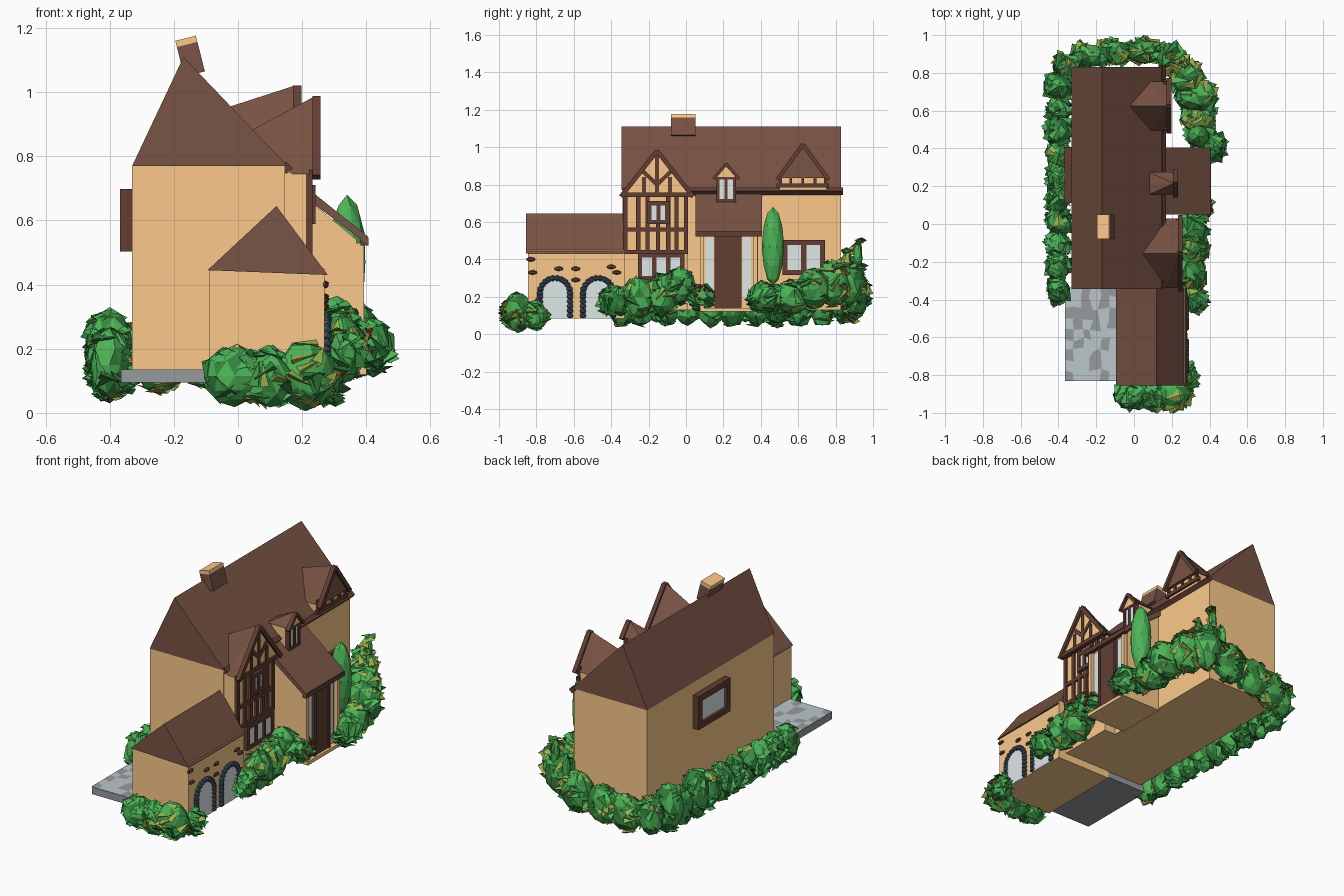
import bpy, bmesh, random
from math import pi, cos, sin
from mathutils import Vector, Matrix

if "Cube" in bpy.data.objects:
    bpy.data.objects.remove(bpy.data.objects["Cube"])

random.seed(4)

def mat(name, r, g, b):
    m = bpy.data.materials.new(name)
    m.diffuse_color = [(c / 255) ** 2.2 for c in (r, g, b)] + [1]
    m.use_nodes = True
    m.node_tree.nodes["Principled BSDF"].inputs["Base Color"].default_value = m.diffuse_color
    return m

TAN = mat("plaster", 252, 201, 138)
ROOF = mat("roof_brown", 120, 84, 70)
WOOD = mat("timber", 98, 64, 54)
GLASS = mat("glass", 222, 230, 231)
SLATE = mat("dark_stone", 68, 86, 102)
GREY = mat("paving_mid", 150, 153, 156)
PALE = mat("paving_pale", 186, 198, 202)
GREEN = mat("leaf", 78, 178, 88)
DARK = mat("leaf_dark", 54, 132, 64)
LIME = mat("leaf_lime", 152, 174, 78)
RED = mat("flower", 190, 50, 45)

def finish(name, bm, *mats):
    bmesh.ops.recalc_face_normals(bm, faces=bm.faces)
    me = bpy.data.meshes.new(name)
    bm.to_mesh(me)
    bm.free()
    for m in mats:
        me.materials.append(m)
    ob = bpy.data.objects.new(name, me)
    bpy.context.collection.objects.link(ob)
    return ob

def prism(name, pts, a, b, axis, m):
    """Extrude a profile: axis 'y' takes (x, z) points, axis 'x' takes (y, z) points."""
    bm = bmesh.new()
    put = (lambda p, t: (p[0], t, p[1])) if axis == "y" else (lambda p, t: (t, p[0], p[1]))
    f = bm.faces.new([bm.verts.new(put(p, a)) for p in pts])
    ext = bmesh.ops.extrude_face_region(bm, geom=[f])["geom"]
    d = Vector(put((0, 0), b - a))
    bmesh.ops.translate(bm, vec=d, verts=[v for v in ext if isinstance(v, bmesh.types.BMVert)])
    return finish(name, bm, m)

def box(name, lo, hi, m):
    (x0, y0, z0), (x1, y1, z1) = lo, hi
    return prism(name, [(x0, z0), (x1, z0), (x1, z1), (x0, z1)], y0, y1, "y", m)

def beam(name, p, q, x, w=0.022, d=0.02, m=WOOD):
    """Straight timber between two (y, z) points on the facade plane x."""
    p, q = Vector(p), Vector(q)
    u = (q - p).normalized() * w / 2
    n = Vector((-u.y, u.x))
    return prism(name, [p + n, q + n, q - n, p - n], x - d / 2, x + d / 2, "x", m)

def window(name, x, y0, y1, z0, z1, bars=1, w=0.022, d=0.03):
    box(name + "_pane", (x - .008, y0, z0), (x + .008, y1, z1), GLASS)
    for y in [y0 + (y1 - y0) * i / (bars + 1) for i in range(bars + 2)]:
        beam(name + "_upright", (y, z0), (y, z1), x, w, d)
    for z in (z0, z1):
        beam(name + "_rail", (y0 - w / 2, z), (y1 + w / 2, z), x, w, d)

# Main house
box("house_walls", (-.33, -.34, .13), (.145, .83, .77), TAN)
prism("main_roof", [(-.33, .77), (-.17, 1.11), (.155, .77)], -.345, .83, "y", ROOF)
prism("gutter", [(.13, .765), (.15, .785), (.17, .765), (.15, .745)], -.34, .84, "y", WOOD)

# Chimney, slightly tilted
for name, z0, z1, m in [("chimney", -.06, .035, ROOF), ("chimney_cap", .035, .055, TAN)]:
    c = box(name, (-.033, -.065, z0), (.033, .065, z1), m)
    c.matrix_world = Matrix.Translation((-.15, -.015, 1.115)) @ Matrix.Rotation(-.25, 4, 'Y')

# Window on the left wall
window("left_window", -.345, .13, .39, .52, .68, 0, .035, .045)

# Gabled dormers: the ridge falls back to a point on the main roof
def dormer(name, xb, xf, yc, half, z0, z1, w, face):
    bm = bmesh.new()
    zb = 1.10 - (xb + .17) * 1.046
    xe = min((1.10 - z0) / 1.046 - .17, xf - .01)
    for p in [(xf, yc - half, z0), (xf, yc + half, z0), (xf, yc, z1), (xb, yc, zb),
              (xe, yc - half, z0), (xe, yc + half, z0)]:
        bm.verts.new(p)
    bmesh.ops.convex_hull(bm, input=bm.verts)
    finish(name + "_roof", bm, ROOF)
    prism(name + "_gable", [(yc - half * .93, z0), (yc, z1 - .02), (yc + half * .93, z0)],
          xf - .012, xf + .008, "x", face)
    for s in (-1, 1):
        beam(name + "_barge", (yc + s * (half + .008), z0 - .01), (yc, z1 - .005), xf + .01, w, .026)

dormer("bay", .04, .235, -.155, .185, .745, .985, .024, TAN)
dormer("far_dormer", -.03, .175, .625, .13, .835, 1.02, .022, ROOF)
dormer("small_dormer", .075, .21, .215, .06, .84, .915, .016, TAN)
beam("bay_tie", (-.34, .745), (.03, .745), .238, .024, .03)

# Half-timbered bay
box("bay_walls", (.1, -.335, .13), (.22, .01, .75), TAN)
for y in (-.325, -.255, -.205, -.095, -.05, 0):
    beam("bay_post", (y, .44), (y, .75), .222)
for z in (.44, .56):
    beam("bay_rail", (-.335, z), (.01, z), .222)
beam("bay_mid_post", (-.15, .44), (-.15, .6), .222)
beam("bay_king_post", (-.155, .75), (-.155, .97), .238)
for s in (-1, 1):
    beam("bay_brace", (-.155, .80), (-.155 + s * .08, .875), .238)
    beam("bay_gable_post", (-.155 + s * .07, .75), (-.155 + s * .07, .84), .238)
window("bay_window", .226, -.195, -.1, .6, .7)
window("bay_lower_window", .226, -.245, -.02, .3, .42, 2)

# Far dormer wall with studs, small dormer wall and window
box("far_dormer_wall", (.1, .5, .77), (.165, .75, .84), TAN)
for y in (.505, .56, .625, .69, .745):
    beam("far_dormer_stud", (y, .79), (y, .86), .167, .014)
beam("far_dormer_sill", (.485, .795), (.765, .795), .167)
box("small_dormer_walls", (.1, .165, .69), (.20, .265, .842), TAN)
window("small_dormer_window", .203, .172, .258, .715, .835, 1, .016)

# Far window beside the porch
window("far_window", .15, .53, .73, .33, .49, 1, .028)

# Entrance porch
prism("porch_walls", [(.14, .13), (.37, .13), (.37, .54), (.14, .73)], .075, .385, "y", TAN)
prism("porch_roof", [(.13, .77), (.405, .55), (.405, .525), (.13, .73)], .05, .405, "y", ROOF)
beam("porch_fascia", (.05, .535), (.405, .535), .395, .025, .025)
box("front_door", (.36, .165, .14), (.385, .285, .53), WOOD)
for y in (.125, .325):
    box("side_light", (.36, y - .022, .2), (.376, y + .022, .52), GLASS)
for y in (.16, .29):
    beam("porch_post", (y, .14), (y, .53), .38, .016)
for y in (.085, .37):
    beam("porch_corner", (y, .14), (y, .53), .38, .022, .025, TAN)
box("porch_step", (.14, .075, .12), (.4, .385, .14), TAN)

# Garage wing
box("garage_walls", (-.09, -.845, .085), (.27, -.33, .45), TAN)
prism("garage_roof", [(-.095, .445), (.12, .645), (.28, .43)], -.855, -.335, "y", ROOF)

def stone(bm, p, s):
    bmesh.ops.create_icosphere(bm, subdivisions=1, radius=1, matrix=Matrix.LocRotScale(Vector(p), None, Vector(s)))

for yc in (-.70, -.47):
    arc = [(yc + .08 * cos(pi * i / 11), .22 + .08 * sin(pi * i / 11)) for i in range(12)]
    prism("garage_door", [(yc - .08, .085)] + arc[::-1] + [(yc + .08, .085)], .262, .278, "x", GLASS)
    bm = bmesh.new()
    for p in arc + [(yc + s * .08, z) for s in (-1, 1) for z in (.1, .125, .15, .175, .2)]:
        stone(bm, (.278, *p), (.016, .019, .017))
    finish("arch_stones", bm, SLATE)
bm = bmesh.new()
for y, z in [(-.83, .4), (-.82, .33), (-.68, .35), (-.59, .29), (-.59, .35), (-.4, .36), (-.37, .33)]:
    stone(bm, (.273, y, z), (.012, .026, .013))
finish("wall_stones", bm, WOOD)

# Patio with patchy paving
box("patio_slab", (-.365, -.83, .095), (-.09, -.335, .136), GREY)
bm = bmesh.new()
bmesh.ops.create_grid(bm, x_segments=6, y_segments=9, size=.5,
                      matrix=Matrix.Translation((-.2275, -.5825, .14)) @ Matrix.Diagonal((.275, .495, 1, 1)))
for v in bm.verts:
    if not v.is_boundary:
        v.co += Vector((random.uniform(-.012, .012), random.uniform(-.015, .015), 0))
for f in bm.faces:
    f.material_index = random.choice((0, 1, 1))
finish("patio_paving", bm, GREY, PALE)

# Bushes: jagged core covered in big folded leaf shards
def bush(name, c, r, lime=.1, leaves=26, spike=.08):
    bm = bmesh.new()
    c, r = Vector(c), Vector(r)
    bmesh.ops.create_icosphere(bm, subdivisions=2, radius=1)
    for v in bm.verts:
        v.co = c + v.co * r * random.uniform(.82, 1)
    for f in bm.faces:
        f.material_index = random.choice((0, 0, 1))
    for _ in range(leaves):
        d = Vector([random.gauss(0, 1) for _ in range(3)]).normalized()
        side = d.cross(Vector([random.gauss(0, 1) for _ in range(3)])).normalized()
        m = Matrix.LocRotScale(c + d * r * .86, (side + d * .2).to_track_quat('Z', 'Y'), Vector((1, .5, 1)))
        made = bmesh.ops.create_cone(bm, segments=4, radius1=spike * .4, radius2=0, depth=spike, matrix=m)
        k = 2 if random.random() < lime else random.choice((0, 0, 1))
        for f in {f for v in made["verts"] for f in v.link_faces}:
            f.material_index = k
    return finish(name, bm, GREEN, DARK, LIME)

for c, r, lime in [
    # before the garage end
    ((-.01, -.91, .115), (.1, .075, .1), .05), ((.1, -.91, .11), (.09, .075, .1), .3),
    ((.21, -.9, .12), (.1, .085, .115), .4), ((.28, -.81, .1), (.05, .07, .09), .1),
    # entrance side
    ((.33, -.39, .175), (.06, .08, .09), .05), ((.31, -.25, .2), (.08, .1, .12), .5),
    ((.31, -.13, .21), (.09, .09, .13), .4), ((.31, -.03, .26), (.08, .08, .11), .1),
    ((.35, .09, .2), (.06, .08, .08), .05), ((.42, .41, .2), (.065, .08, .09), .05),
    ((.35, .48, .19), (.08, .07, .08), .05), ((.34, .57, .2), (.11, .1, .1), .8),
    ((.33, .68, .24), (.12, .1, .12), .5), ((.27, .78, .27), (.1, .1, .14), .5),
    # behind the house
    ((.2, .87, .29), (.09, .09, .15), .4), ((.06, .91, .22), (.11, .07, .13), .5),
    ((-.1, .91, .19), (.11, .07, .12), .5), ((-.24, .89, .17), (.1, .07, .12), .4),
    ((-.36, .84, .17), (.08, .07, .12), .05),
]:
    bush("bush", c, r, lime)

# Low clipped hedge on the left and tall shrubs at the back
for i in range(10):
    big = i in (0, 2)
    bush("left_hedge", (-.4, .73 - i * .12, .18 if big else .15),
         (.085 if big else .065, .08, .155 if big else .12), .02, 22, .075)
for x, y, z in [(.2, .92, .47), (.25, .86, .42), (.13, .92, .4)]:
    bush("spiky_shrub", (x, y, z - .06), (.025, .025, .11), .5, 8, .08)

# Cypress and flowers
bm = bmesh.new()
bmesh.ops.create_icosphere(bm, subdivisions=2, radius=1,
                           matrix=Matrix.Translation((.34, .465, .47)) @ Matrix.Diagonal((.06, .06, .21, 1)))
finish("cypress", bm, GREEN)
bm = bmesh.new()
for i in range(9):
    stone(bm, (.4 + random.uniform(-.01, .015), random.uniform(.04, .14), random.uniform(.18, .26)), (.009,) * 3)
finish("flowers", bm, RED)
